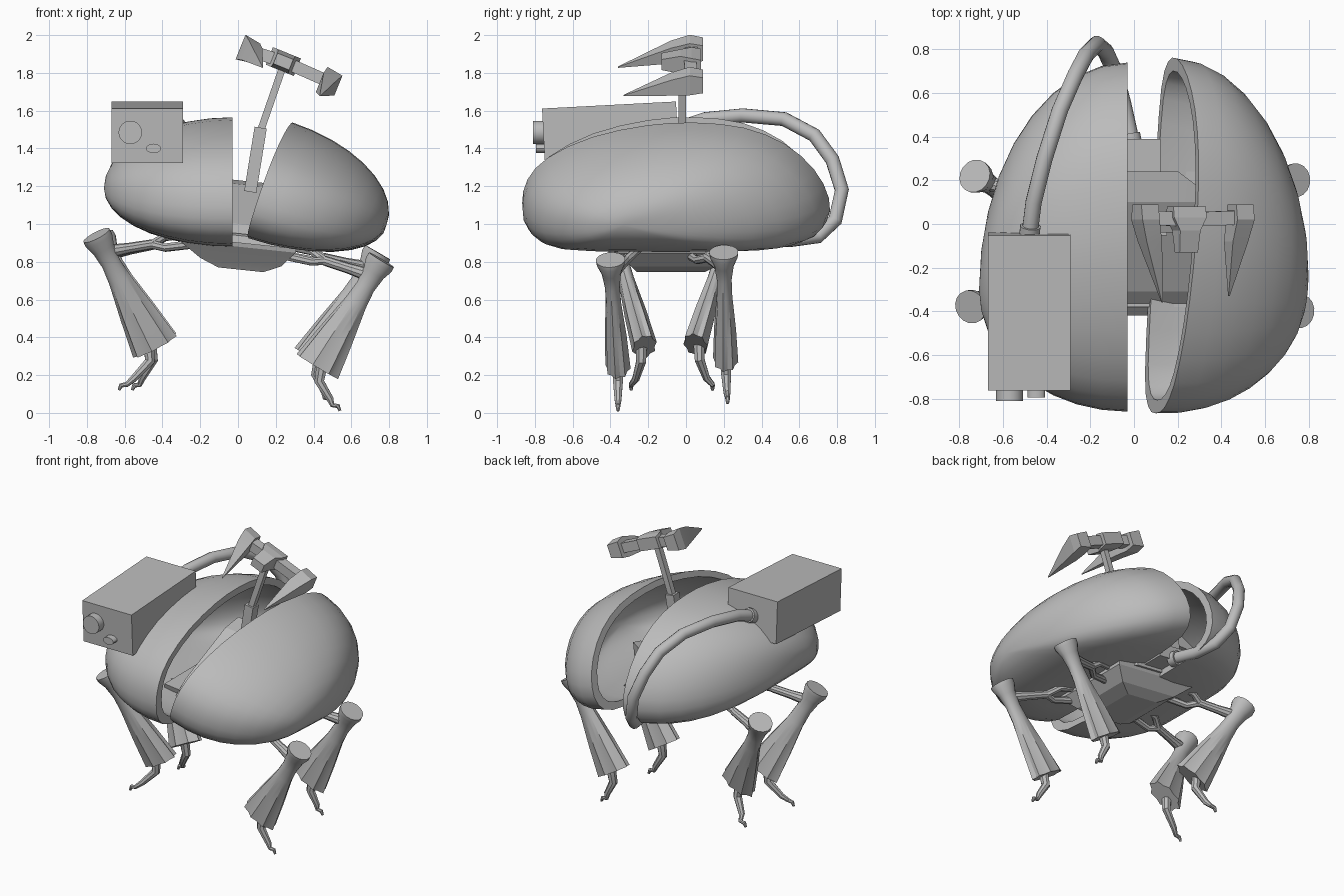
import bpy, bmesh, math
from math import sin, cos, pi, radians
from mathutils import Vector as V, Matrix as M

if "Cube" in bpy.data.objects:
    bpy.data.objects.remove(bpy.data.objects["Cube"])

grey = bpy.data.materials.new("plain_grey")
grey.use_nodes = True
grey.diffuse_color = (0.5, 0.5, 0.5, 1)
grey.node_tree.nodes["Principled BSDF"].inputs["Base Color"].default_value = (0.5, 0.5, 0.5, 1)


def loft(name, rings, matrix=None, angle=35):
    """Skin a list of equal rings, cap both ends."""
    bm = bmesh.new()
    rows = [[bm.verts.new(p) for p in ring] for ring in rings]
    n = len(rows[0])
    for a, b in zip(rows, rows[1:]):
        for i in range(n):
            j = (i + 1) % n
            bm.faces.new((a[i], a[j], b[j], b[i]))
    bm.faces.new(rows[0])
    bm.faces.new(rows[-1])
    bmesh.ops.remove_doubles(bm, verts=bm.verts, dist=1e-5)
    if matrix:
        bm.transform(matrix)
    bmesh.ops.recalc_face_normals(bm, faces=bm.faces)
    mesh = bpy.data.meshes.new(name)
    bm.to_mesh(mesh)
    bm.free()
    mesh.materials.append(grey)
    obj = bpy.data.objects.new(name, mesh)
    bpy.context.collection.objects.link(obj)
    bpy.ops.object.select_all(action='DESELECT')
    obj.select_set(True)
    bpy.context.view_layer.objects.active = obj
    bpy.ops.object.shade_smooth_by_angle(angle=radians(angle))
    return obj


def tube(name, pts, radii, n=10, flat=1.0, pleats=None):
    """Round, square or pleated tube along a path; flat squeezes its far end sideways."""
    pts = [V(p) for p in pts]
    rings, u = [], None
    for k, p in enumerate(pts):
        t = (pts[min(k + 1, len(pts) - 1)] - pts[max(k - 1, 0)]).normalized()
        if u is None:
            u = V((0, 1, 0)) if abs(t.y) < 0.9 else V((1, 0, 0))
        u = (u - t * u.dot(t)).normalized()
        w = t.cross(u)
        ring = []
        for i in range(n):
            a = 2 * pi * (i + 0.5) / n
            r = radii[k] * (1 + (pleats[k] * (-1) ** i if pleats else 0))
            f = 1 + (flat - 1) * (k / (len(pts) - 1))
            ring.append(p + u * cos(a) * r * f + w * sin(a) * r)
        rings.append(ring)
    return loft(name, rings)


def bar(name, a, b, width):
    return tube(name, [a, b], [width * 0.707] * 2, n=4)


def rect(x0, x1, y0, y1, z):
    return [(x0, y0, z), (x1, y0, z), (x1, y1, z), (x0, y1, z)]


def smooth_loop(pts, steps):
    """Closed Catmull-Rom loop."""
    out, n = [], len(pts)
    for i in range(n):
        a, b, c, d = (V(pts[(i + k) % n]) for k in (-1, 0, 1, 2))
        for s in range(steps):
            t = s / steps
            out.append(0.5 * (2 * b + (c - a) * t + (2 * a - 5 * b + 4 * c - d) * t * t
                              + (3 * b - a - 3 * c + d) * t ** 3))
    return out


# Split egg-shaped shell: two hollow halves
rim = smooth_loop([(-.86, 1.09), (-.83, 1.23), (-.72, 1.36), (-.49, 1.48), (-.2, 1.55),
                   (.05, 1.565), (.3, 1.535), (.51, 1.44), (.66, 1.29), (.735, 1.12),
                   (.72, .98), (.6, .9), (.3, .88), (-.3, .88), (-.69, .895), (-.83, .97)], 2)
outer_c, inner_c = V((-.3, 1.19)), V((-.06, 1.21))
inner_rim = [inner_c + V(((p.x - inner_c.x) * .925, (p.y - inner_c.y) * .87)) for p in rim]


def dome(profile, centre, depth):
    rings = []
    for k in range(10):
        a = pi / 2 * k / 9
        s = max(cos(a), 0.0)
        rings.append([(.03 + depth * sin(a), *(centre + (p - centre) * s)) for p in profile])
    return rings


shell = dome(rim, outer_c, .68)[::-1] + dome(inner_rim, outer_c, .62)
loft("right_shell", shell, M.Scale(-1, 4, (1, 0, 0)))
pivot = M.Translation((.03, 0, .88))
opened = (M.Translation((.085, .012, .922)) @ M.Rotation(radians(-3.2), 4, 'Z')
          @ M.Rotation(radians(18.3), 4, 'Y') @ M.Diagonal((.97, 1.02, .945, 1)) @ pivot.inverted())
loft("left_shell", shell, opened)

# Chassis: keel pan below, sloping seat block and lower rear step above
lean = M.Translation((0, 0, .9)) @ M.Rotation(radians(6), 4, 'Y') @ M.Translation((0, 0, -.9))
loft("keel_pan", [rect(-.09, .15, -.26, .1, .76), rect(-.19, .24, -.29, .16, .8),
                  rect(-.31, .31, -.36, .22, .88), rect(-.31, .31, -.38, .24, .95)], lean, angle=10)
side = [(-.42, .9), (-.31, 1.0), (.1, 1.21), (.24, 1.23), (.24, .9)]
loft("seat_block", [[(x, y - inset * (y > .2), z) for y, z in side]
                    for x, inset in ((-.2, 0), (.17, 0), (.25, .06))], lean, angle=10)
loft("rear_step", [rect(-.2, .11, .2, .39, z) for z in (.92, 1.01)], lean)

# Equipment box with two lenses
tilt = M.Translation((-.48, -.4, 1.485)) @ M.Rotation(radians(3), 4, 'X')
loft("equipment_box", [rect(-.19, .19, -.355, .355, z) for z in (-.145, .145)], tilt)
tube("large_lens", [(-.57, -.74, 1.485), (-.57, -.81, 1.485)], [.062] * 2, n=24)
loft("small_lens", [[(-.447 + .04 * cos(i * pi / 8), y, 1.4 + .025 * sin(i * pi / 8))
                     for i in range(16)] for y in (-.74, -.795)])

# Cable from the box round the back to the underside
path = [(-.48, -.06, 1.5), (-.46, .1, 1.555), (-.41, .3, 1.575), (-.34, .52, 1.555),
        (-.27, .68, 1.47), (-.22, .775, 1.34), (-.17, .825, 1.18), (-.13, .79, 1.02),
        (-.09, .7, .935), (-.05, .55, .915), (-.01, .37, .935)]
tube("cable", path, [.038] * len(path), n=12)
tube("cable_socket", [(-.48, -.06, 1.5), (-.475, -.01, 1.52)], [.048] * 2, n=12)
tube("cable_plug", [(-.02, .41, .93), (-.01, .36, .935)], [.05] * 2, n=12)

# Mast and hub
bar("mast_base", (.065, -.02, 1.17), (.12, -.02, 1.51), .065)
bar("mast_rod", (.115, -.02, 1.48), (.24, -.02, 1.84), .038)
hub_turn = M.Translation((.24, 0, 1.86)) @ M.Rotation(radians(22), 4, 'Y')
loft("mast_hub", [[(-w, y, -h), (w, y, -h), (w, y, h), (-w, y, h)]
                  for y, w, h in ((-.13, .045, .03), (-.03, .05, .05), (.03, .08, .05), (.08, .08, .04))],
     hub_turn, angle=10)

# Cross arms and claws
claws = {"upper": ((.055, 1.92), (.13, 1.83), -.36, -1), "lower": ((.49, 1.75), (.435, 1.68), -.33, 1)}
turn = M.Rotation(radians(22), 3, 'Y')
for label, ((cx, cz), (tx, tz), ty, s) in claws.items():
    bar(label + "_arm", (.24, .02, 1.86), (cx, .03, cz), .065)

    def section(x, y, z, w, h):
        return [V((x, y, z)) + turn @ V(p) for p in ((-w, 0, -h), (w, 0, -h * .8), (w, 0, h * .8), (-w, 0, h))]
    loft(label + "_claw", [section(cx, .09, cz, .045, .055),
                           section(cx, .02, cz, .045, .07),
                           section(cx - s * .02, -.08, cz - .015, .04, .055),
                           section(tx, ty, tz, .003, .003)], angle=10)

# Four legs: knee, pleated shin, thigh with forked hip, clawed foot
legs = {"right_front": ((-.75, -.38, .94), (-.44, -.22, .35), (-.63, -.29, .12), (-.29, -.27, .92)),
        "right_rear": ((-.73, .22, .93), (-.44, .05, .36), (-.56, .14, .12), (-.29, .06, .92)),
        "left_front": ((.76, -.4, .81), (.42, -.36, .245), (.54, -.36, .011), (.29, -.27, .86)),
        "left_rear": ((.74, .2, .85), (.41, .21, .28), (.5, .22, .05), (.29, .06, .86))}
for label, data in legs.items():
    knee, hem, tip, hip = map(V, data)
    s = math.copysign(1, knee.x)
    stops = (0, .04, .12, .25, .4, .7, 1)
    tube(label + "_shin", [knee.lerp(hem, t) for t in stops],
         [.078, .08, .062, .052, .06, .092, .12], n=16, flat=.52,
         pleats=[0, 0, 0, 0, .03, .07, .09])
    # Thigh and hip fork
    joint = knee.lerp(hem, .15)
    fork = joint.lerp(hip, .6)
    tube(label + "_thigh", [joint, joint.lerp(hip, .3), fork], [.038, .028, .026])
    for side_name, dy in (("fore", -.035), ("aft", .035)):
        off = V((0, dy, dy * .8))
        tube(label + "_hip_" + side_name, [fork, fork.lerp(hip, .4) + off, hip + off - V((s * .04, 0, 0))],
             [.024, .022, .024], n=8)
    # Foot with hooked tip
    tube(label + "_foot", [hem.lerp(knee, .1), hem.lerp(tip, .25) - V((s * .02, 0, .02)),
                           hem.lerp(tip, .65) - V((s * .01, 0, .02)), tip + V((-s * .04, 0, .03)),
                           tip + V((-s * .01, 0, .025)), tip],
         [.035, .028, .02, .014, .013, .008], n=8)
